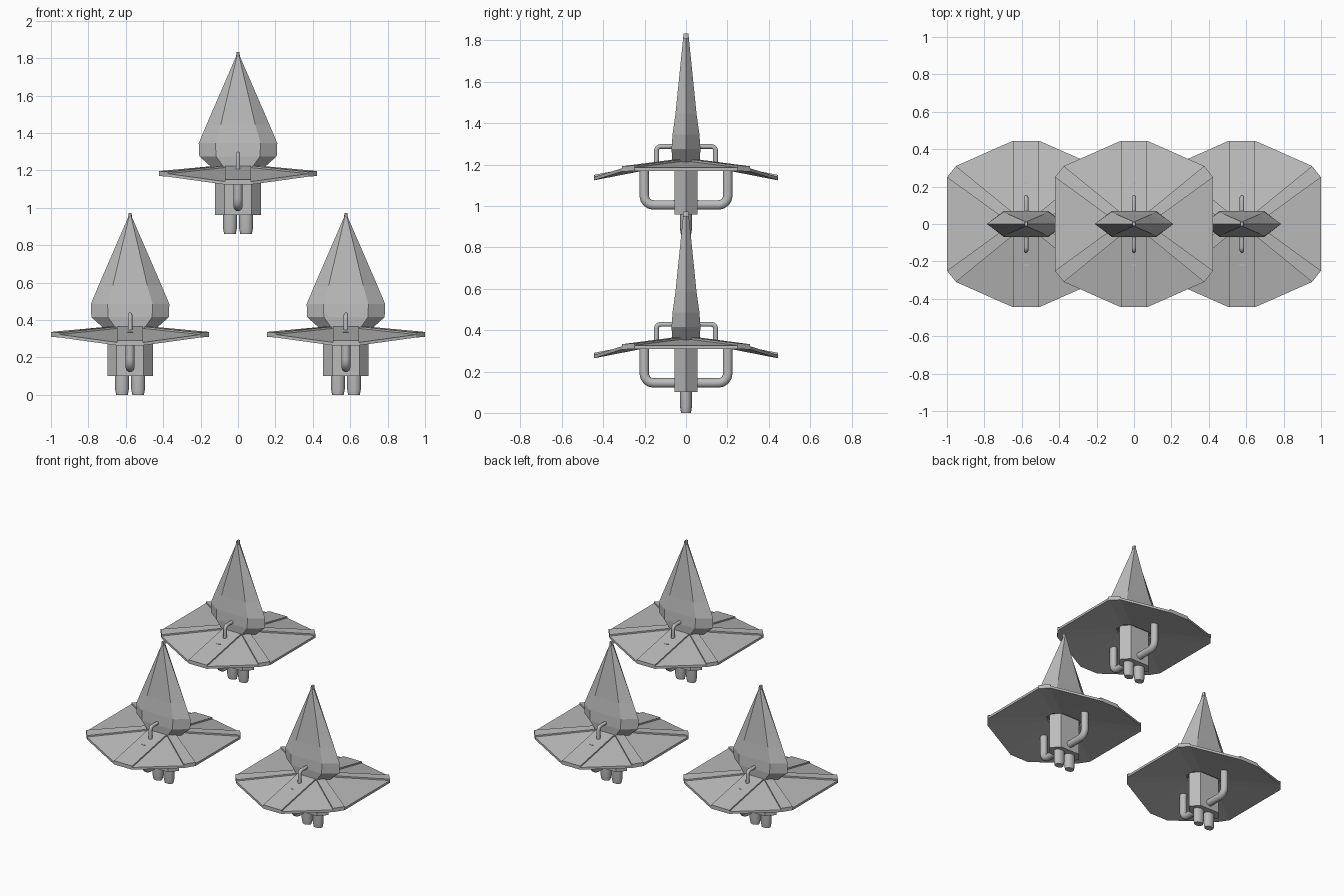
import bpy, bmesh, math

if "Cube" in bpy.data.objects:
    bpy.data.objects.remove(bpy.data.objects["Cube"])

grey = bpy.data.materials.new("plain_grey")
grey.diffuse_color = (0.5, 0.5, 0.5, 1)
grey.use_nodes = True
grey.node_tree.nodes["Principled BSDF"].inputs["Base Color"].default_value = grey.diffuse_color


def make(name, bm, off):
    bmesh.ops.recalc_face_normals(bm, faces=bm.faces)
    me = bpy.data.meshes.new(name)
    bm.to_mesh(me)
    bm.free()
    me.materials.append(grey)
    ob = bpy.data.objects.new(name, me)
    ob.location = off
    bpy.context.collection.objects.link(ob)
    return ob


def loft(bm, rings, closed_loop=False):
    """Skin a list of equal-length rings; cap both ends unless the loft closes on itself."""
    vs = [[bm.verts.new(p) for p in r] for r in rings]
    n = len(vs[0])
    pairs = list(zip(vs, vs[1:])) + ([(vs[-1], vs[0])] if closed_loop else [])
    for a, b in pairs:
        for i in range(n):
            j = (i + 1) % n
            bm.faces.new((a[i], a[j], b[j], b[i]))
    if not closed_loop:
        bm.faces.new(vs[0])
        bm.faces.new(vs[-1])


def hexagon(hx, fx, fy, z):
    """Flattened hexagon: points on the x axis, flat front and back."""
    return [(hx, 0, z), (fx, fy, z), (-fx, fy, z), (-hx, 0, z), (-fx, -fy, z), (fx, -fy, z)]


def quad_ring(pts):
    """Mirror one quadrant's points into a full ring."""
    m = lambda q, sx, sy: [(x * sx, y * sy, z) for x, y, z in q]
    r = pts[::-1]
    return m(pts, 1, 1) + m(r, -1, 1) + m(pts, -1, -1) + m(r, 1, -1)


def tube(name, path, radius, off):
    cu = bpy.data.curves.new(name, 'CURVE')
    cu.dimensions = '3D'
    cu.bevel_depth = radius
    cu.bevel_resolution = 3
    cu.use_fill_caps = True
    sp = cu.splines.new('POLY')
    sp.points.add(len(path) - 1)
    for p, (y, z) in zip(sp.points, path):
        p.co = (0, y, z, 1)
    sp.use_smooth = True
    cu.materials.append(grey)
    ob = bpy.data.objects.new(name, cu)
    ob.location = off
    bpy.context.collection.objects.link(ob)


def bend(y_in, y_out, z_turn, z_end, r):
    """Path that runs outward along y and then turns with a round corner towards z_end."""
    s = 1 if z_end > z_turn else -1
    arc = [(y_out - r + r * math.sin(a), z_turn + s * (r - r * math.cos(a)))
           for a in (math.pi / 2 * k / 4 for k in range(5))]
    return [(y_in, z_turn)] + arc + [(y_out, z_end)]


def unit(tag, off):
    # faceted leaf-shaped upper body
    bm = bmesh.new()
    loft(bm, [hexagon(*r) for r in [
        (.130, .070, .062, .345), (.140, .075, .066, .355), (.207, .118, .070, .415),
        (.210, .120, .065, .485), (.168, .092, .051, .585), (.010, .006, .014, .950),
        (.008, .005, .012, .973)]])
    make("upper_body_" + tag, bm, off)

    # hexagonal lower body
    bm = bmesh.new()
    loft(bm, [hexagon(.122, .073, .056, .10), hexagon(.122, .073, .056, .35)])
    make("lower_body_" + tag, bm, off)

    # wide drooping skirt
    outer = quad_ring([(.423, .25, .326), (.375, .31, .322), (.07, .445, .280)])
    inner = quad_ring([(.12, .03, .354), (.076, .066, .354), (.07, .068, .354)])
    drop = lambda ring, d: [(x, y, z + d) for x, y, z in ring]
    bm = bmesh.new()
    loft(bm, [drop(inner, -.016), drop(outer, -.016), outer, inner], True)
    make("skirt_" + tag, bm, off)

    # raised ribs on every second panel of the skirt
    bm = bmesh.new()
    for i in range(0, 12, 2):
        base = [outer[i], outer[i + 1], inner[i + 1], inner[i]]
        loft(bm, [drop(base, -.014), drop(base, .010)])
    make("skirt_ribs_" + tag, bm, off)

    # two nozzles below
    for side in (-1, 1):
        bm = bmesh.new()
        loft(bm, [[(side * .043 + rx * math.cos(t), ry * math.sin(t), z)
                   for t in (math.tau * k / 16 for k in range(16))]
                  for rx, ry, z in [(.031, .024, 0), (.037, .029, .03), (.037, .029, .12)]])
        ob = make("nozzle_" + tag, bm, off)
        ob.data.shade_smooth()
        bpy.ops.object.select_all(action='DESELECT')
        bpy.context.view_layer.objects.active = ob
        ob.select_set(True)
        bpy.ops.object.shade_smooth_by_angle(angle=math.radians(35))

        # bent pipes under and above the skirt, front and back
        low = bend(.03, .202, .145, .335, .045)
        top = bend(.03, .143, .428, .335, .02)
        tube("lower_pipe_" + tag, [(side * y, z) for y, z in low], .024, off)
        tube("upper_pipe_" + tag, [(side * y, z) for y, z in top], .012, off)


# three identical units in a triangle
unit("left", (-.577, 0, 0))
unit("right", (.577, 0, 0))
unit("top", (0, 0, .86))
